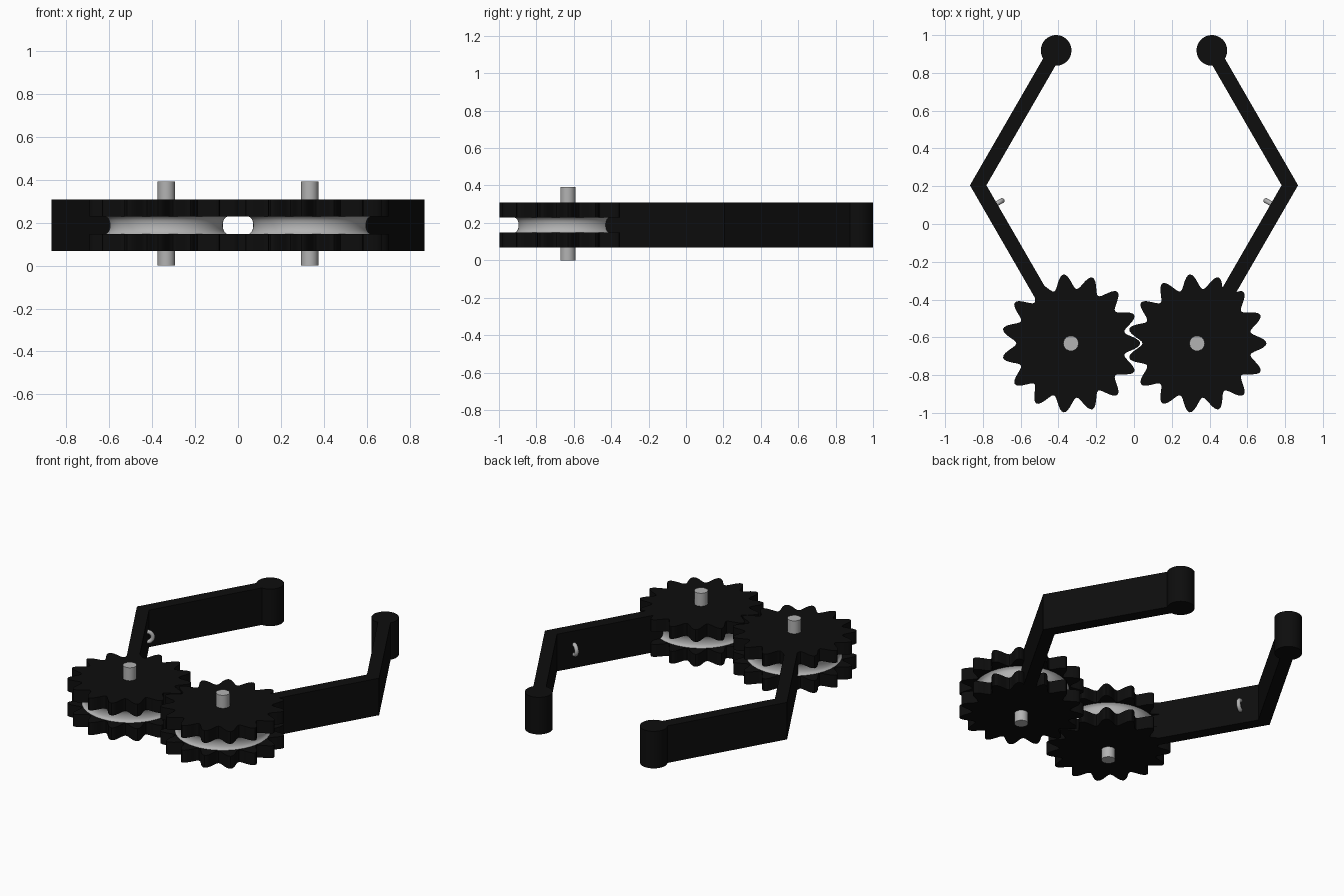
import bpy, bmesh, math
from mathutils import Vector, Matrix

if "Cube" in bpy.data.objects:
    bpy.data.objects.remove(bpy.data.objects["Cube"])

Z0, Z1 = 0.068, 0.308           # arm and gear thickness range
G0, G1 = 0.148, 0.228           # groove between the gear plates
GX, GY = 0.334, -0.632          # gear axis


def material(name, value):
    m = bpy.data.materials.new(name)
    m.diffuse_color = (value, value, value, 1)
    m.use_nodes = True
    m.node_tree.nodes["Principled BSDF"].inputs["Base Color"].default_value = m.diffuse_color
    return m


BLACK = material("matte_black", 0.004)
GREY = material("metal_grey", 0.45)


def finish(name, bm, mat, loc=(0, 0, 0), smooth=True):
    bmesh.ops.recalc_face_normals(bm, faces=bm.faces)
    me = bpy.data.meshes.new(name)
    bm.to_mesh(me)
    bm.free()
    ob = bpy.data.objects.new(name, me)
    bpy.context.collection.objects.link(ob)
    ob.location = loc
    me.materials.append(mat)
    if smooth:
        bpy.ops.object.select_all(action='DESELECT')
        ob.select_set(True)
        bpy.context.view_layer.objects.active = ob
        bpy.ops.object.shade_smooth_by_angle(angle=math.radians(35))
    return ob


def prism(name, outline, z0, z1, mat, loc=(0, 0, 0), smooth=True):
    bm = bmesh.new()
    face = bm.faces.new([bm.verts.new((x, y, z0)) for x, y in outline])
    ext = bmesh.ops.extrude_face_region(bm, geom=[face])
    verts = [g for g in ext["geom"] if isinstance(g, bmesh.types.BMVert)]
    bmesh.ops.translate(bm, verts=verts, vec=(0, 0, z1 - z0))
    return finish(name, bm, mat, loc, smooth)


def circle(r, n):
    return [(r * math.cos(math.tau * i / n), r * math.sin(math.tau * i / n)) for i in range(n)]


def gear_outline(teeth=15, steps=14):
    pts = []
    for i in range(teeth * steps):
        a = math.tau * i / (teeth * steps)
        r = 0.328 + 0.039 * math.cos(teeth * a)
        pts.append((r * math.cos(a), r * math.sin(a)))
    return pts


def pulley(name, loc):
    # concave rim, lathed around the gear axis
    bm = bmesh.new()
    n, seg = 10, 96
    rings = []
    for k in range(n + 1):
        t = 2 * k / n - 1
        r = 0.263 + 0.019 * (1 - math.sqrt(1 - 0.98 * t * t)) / 0.86
        z = (G0 + G1) / 2 + t * (G1 - G0) / 2
        rings.append([bm.verts.new((x, y, z)) for x, y in circle(r, seg)])
    for a, b in zip(rings, rings[1:]):
        for i in range(seg):
            j = (i + 1) % seg
            bm.faces.new((a[i], a[j], b[j], b[i]))
    return finish(name, bm, GREY, loc)


def eyelet(name, center, normal):
    # torus standing upright, half sunk into the arm
    bm = bmesh.new()
    out, up = Vector(normal), Vector((0, 0, 1))
    side = out.cross(up)
    M, N, R, r = 28, 12, 0.032, 0.013
    grid = []
    for i in range(M):
        a = math.tau * i / M
        d = out * math.cos(a) + up * math.sin(a)
        grid.append([bm.verts.new(d * (R + r * math.cos(math.tau * j / N))
                                  + side * r * math.sin(math.tau * j / N)) for j in range(N)])
    for i in range(M):
        for j in range(N):
            p, q = grid[i], grid[(i + 1) % M]
            bm.faces.new((p[j], q[j], q[(j + 1) % N], p[(j + 1) % N]))
    return finish(name, bm, GREY, center)


for s, side in ((-1, "left"), (1, "right")):
    axis = (s * GX, GY, 0)
    # toothed plates, grooved pulley and axle
    prism(side + "_lower_gear", gear_outline(), Z0, G0, BLACK, axis)
    prism(side + "_upper_gear", gear_outline(), G1, Z1, BLACK, axis)
    pulley(side + "_pulley", axis)
    prism(side + "_axle", circle(0.041, 14), 0, 0.392, GREY, axis)

    # bent arm: root inside the gear, elbow, tip
    slope, hx, ey = 1 / math.sqrt(3), 0.0435, 0.205
    ex, y0, y1 = 0.825, -0.43, 0.92
    root, tip = ex - (ey - y0) * slope, ex - (y1 - ey) * slope
    band = [(root + hx, y0), (ex + hx, ey), (tip + hx, y1),
            (tip - hx, y1), (ex - hx, ey), (root - hx, y0)]
    prism(side + "_arm", [(s * x, y) for x, y in band], Z0, Z1, BLACK, smooth=False)

    # rounded fingertip post
    prism(side + "_fingertip", circle(0.081, 48), Z0, Z1, BLACK, (s * tip, 0.919, 0))

    # tendon eyelet on the inner face of the arm
    py = 0.108
    px = ex - hx - (ey - py) * slope
    eyelet(side + "_eyelet", (s * px, py, (Z0 + Z1) / 2), (-s * 0.866, 0.5, 0))
